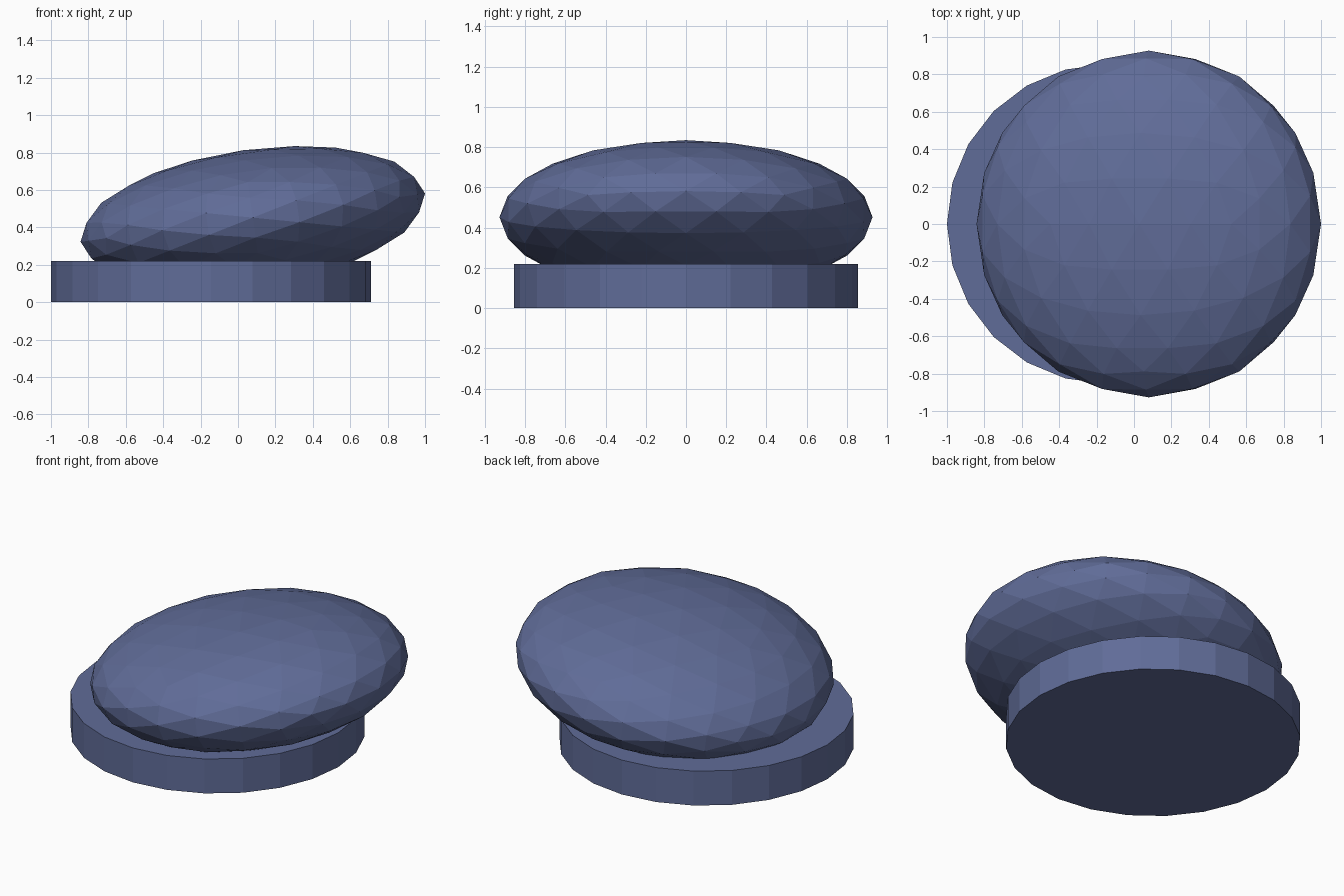
import bpy, bmesh, math
from mathutils import Matrix

if "Cube" in bpy.data.objects:
    bpy.data.objects.remove(bpy.data.objects["Cube"])

blue = bpy.data.materials.new("slate blue")
blue.diffuse_color = (0.117, 0.15, 0.314, 1)
blue.use_nodes = True
blue.node_tree.nodes["Principled BSDF"].inputs["Base Color"].default_value = blue.diffuse_color


def add_part(name, bm):
    mesh = bpy.data.meshes.new(name)
    bm.to_mesh(mesh)
    bm.free()
    mesh.materials.append(blue)
    obj = bpy.data.objects.new(name, mesh)
    bpy.context.collection.objects.link(obj)
    return obj


# Base: a 24-sided disc, set off to the left
R, H = 0.855, 0.22
bm = bmesh.new()
bmesh.ops.create_cone(bm, cap_ends=True, segments=24, radius1=R, radius2=R, depth=H,
                      matrix=Matrix.Translation((-0.145, 0, H / 2)))
add_part("base_disc", bm)

# Cushion: a flattened faceted ball, tilted up towards the right
bm = bmesh.new()
align = Matrix.Rotation(math.radians(-31.717), 4, 'Y')  # edge midpoints onto the axes
flatten = Matrix.Diagonal((0.93, 0.927, 0.364, 1))
tilt = Matrix.Rotation(math.radians(-8), 4, 'Y')
place = Matrix.Translation((0.079, 0, 0.452))
bmesh.ops.create_icosphere(bm, subdivisions=3, radius=1)
bmesh.ops.transform(bm, matrix=place @ tilt @ flatten @ align, verts=bm.verts)
add_part("tilted_cushion", bm)
